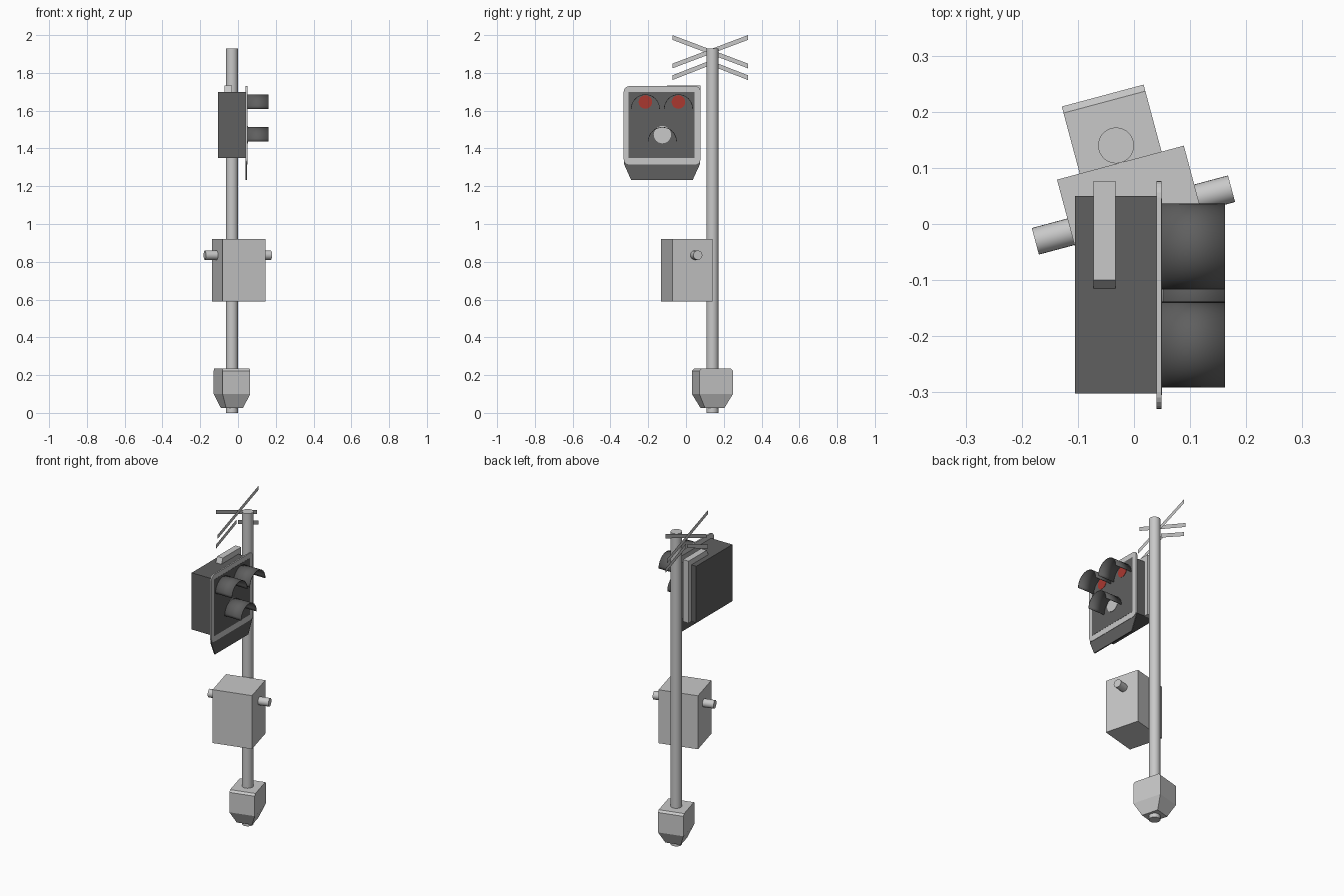
import bpy, bmesh, math
from mathutils import Matrix, Vector

if "Cube" in bpy.data.objects:
    bpy.data.objects.remove(bpy.data.objects["Cube"])


def material(name, rgb):
    m = bpy.data.materials.new(name)
    m.diffuse_color = (*rgb, 1)
    m.use_nodes = True
    m.node_tree.nodes["Principled BSDF"].inputs["Base Color"].default_value = m.diffuse_color
    return m


LIGHT = material("light_grey", (0.58, 0.58, 0.58))
DARK = material("dark_grey", (0.115, 0.115, 0.115))
RED = material("lens_red", (0.4, 0.04, 0.03))
TURN = math.radians(15)


def make(name, bm, mat, smooth=False):
    bmesh.ops.recalc_face_normals(bm, faces=bm.faces)
    me = bpy.data.meshes.new(name)
    bm.to_mesh(me)
    bm.free()
    me.materials.append(mat)
    ob = bpy.data.objects.new(name, me)
    bpy.context.collection.objects.link(ob)
    if smooth:
        bpy.ops.object.select_all(action='DESELECT')
        ob.select_set(True)
        bpy.context.view_layer.objects.active = ob
        bpy.ops.object.shade_smooth_by_angle(angle=math.radians(40))
    return ob


def box(name, lo, hi, mat):
    bm = bmesh.new()
    bmesh.ops.create_cube(bm, size=1)
    for v in bm.verts:
        v.co = Vector([(a + b) / 2 + c * (b - a) for a, b, c in zip(lo, hi, v.co)])
    return make(name, bm, mat)


def cylinder(name, centre, r, length, rot, mat, sides=24):
    bm = bmesh.new()
    bmesh.ops.create_cone(bm, cap_ends=True, segments=sides, radius1=r, radius2=r,
                          depth=length, matrix=Matrix.Translation(centre) @ rot)
    return make(name, bm, mat, True)


def yz_plate(name, pts, x0, x1, mat):
    """Outline in the y-z plane, extruded from x0 to x1 (flat sheet if equal)."""
    bm = bmesh.new()
    f = bm.faces.new([bm.verts.new((x0, y, z)) for y, z in pts])
    if x1 != x0:
        r = bmesh.ops.extrude_face_region(bm, geom=[f])
        for v in r["geom"]:
            if isinstance(v, bmesh.types.BMVert):
                v.co.x = x1
        # the starting face closes the back
        if not f.is_valid or len(bm.faces) < len(pts) + 2:
            bm.faces.new([v for v in bm.verts if v.co.x == x0])
    return make(name, bm, mat)


def rounded(y0, y1, z0, z1, r, n=5):
    pts = []
    for k, (cy, cz) in enumerate([(y1 - r, z1 - r), (y0 + r, z1 - r),
                                  (y0 + r, z0 + r), (y1 - r, z0 + r)]):
        for i in range(n + 1):
            a = math.pi / 2 * (k + i / n)
            pts.append((cy + r * math.cos(a), cz + r * math.sin(a)))
    return pts


UP = Matrix.Identity(4)
ALONG_X = Matrix.Rotation(math.pi / 2, 4, 'Y')

# Pole
PX, PY = -0.032, 0.14
cylinder("pole", (PX, PY, 0.965), 0.032, 1.93, UP, LIGHT, 32)

# Base housing: straight upper body, tapered foot, softened front and back top edges
bm = bmesh.new()
rings = []
for z, u, v in [(0.025, 0.046, 0.053), (0.10, 0.0755, 0.092),
                (0.223, 0.0755, 0.092), (0.235, 0.0755, 0.080)]:
    rings.append([bm.verts.new((sx * u, sy * v, z))
                  for sx, sy in [(-1, -1), (1, -1), (1, 1), (-1, 1)]])
for a, b in zip(rings, rings[1:]):
    for i in range(4):
        j = (i + 1) % 4
        bm.faces.new((a[i], a[j], b[j], b[i]))
bm.faces.new(rings[0])
bm.faces.new(rings[-1])
base = make("base_housing", bm, LIGHT)
base.location = (PX, PY, 0)
base.rotation_euler.z = TURN

# Control cabinet with a pipe stub on each side
cabinet = box("control_cabinet", (-0.117, -0.109, 0.59), (0.117, 0.109, 0.92), LIGHT)
cabinet.location = (0.004, 0.004, 0)
cabinet.rotation_euler.z = TURN
for side, name in ((-1, "left_pipe"), (1, "right_pipe")):
    d = 0.143 * side
    cylinder(name, (-0.001 + d * math.cos(TURN), 0.016 + d * math.sin(TURN), 0.835),
             0.0245, 0.076, Matrix.Rotation(TURN, 4, 'Z') @ ALONG_X, LIGHT)

# Signal head: housing, pale surround, dark face, lower skirt
box("signal_housing", (-0.105, -0.302, 1.35), (0.042, 0.05, 1.70), DARK)
yz_plate("surround_plate", rounded(-0.33, 0.077, 1.315, 1.73, 0.03), 0.04, 0.049, LIGHT)
box("signal_face", (0.045, -0.305, 1.35), (0.050, 0.045, 1.70), DARK)
yz_plate("lower_skirt", [(-0.327, 1.335), (-0.327, 1.315), (-0.29, 1.232),
                         (0.035, 1.232), (0.073, 1.315), (0.073, 1.335)], 0.04, 0.047, DARK)

# Lenses and half-round hoods
for name, y, z, mat in [("front", -0.215, 1.61, RED), ("rear", -0.04, 1.61, RED),
                        ("lower", -0.125, 1.437, LIGHT)]:
    cylinder(name + "_lens", (0.0505, y, z + 0.036), 0.046 if mat == LIGHT else 0.036,
             0.003, ALONG_X, mat)
    bm = bmesh.new()
    n = 16
    rows = []
    for i in range(n + 1):
        a = math.pi * i / n
        rows.append([bm.verts.new((x, y + 0.075 * math.cos(a), z + 0.075 * math.sin(a)))
                     for x in (0.049, 0.162)])
    for a, b in zip(rows, rows[1:]):
        bm.faces.new((a[0], a[1], b[1], b[0]))
    hood = make(name + "_hood", bm, DARK, True)
    mod = hood.modifiers.new("wall", 'SOLIDIFY')
    mod.thickness = 0.003
    mod.offset = 0

# Mounting bracket over the top and down the back of the housing
yz_plate("mounting_bracket", [(-0.115, 1.70), (-0.10, 1.733), (0.077, 1.733), (0.077, 1.35),
                              (0.05, 1.35), (0.05, 1.70)], -0.072, -0.033, LIGHT)

# Crossed blades and the lower pair beneath them, as thin sheets behind the pole
T = 0.0125


def blade(name, a, b, x):
    yz_plate(name, [(a[0], a[1] - T), (b[0], b[1] - T), (b[0], b[1] + T), (a[0], a[1] + T)],
             x, x, LIGHT)


MID = 0.128
for s, tag in ((-1, "front"), (1, "rear")):
    end = MID + s * 0.199
    x = -0.095 + s * 0.005
    blade(tag + "_cross_blade", (MID - s * 0.199, 1.837), (end, 1.987), x)
    blade(tag + "_lower_blade", (MID, 1.853), (end, 1.775), x)
